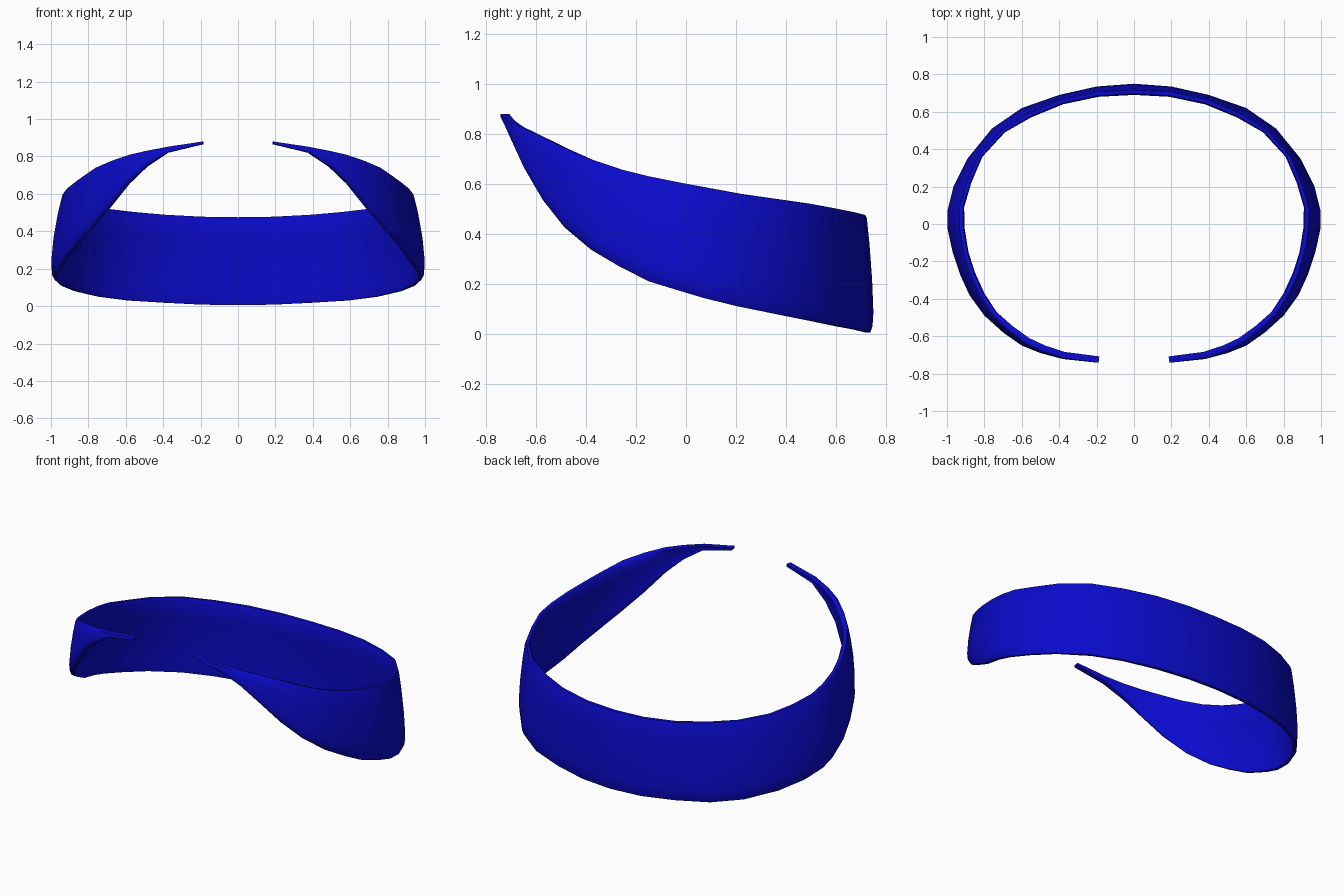
import bpy, bmesh, math
from mathutils import Vector

# Half band path, back centre to front tip: widest x, y, top rim inner x, y, bottom z, top z
STATIONS = [
    (0.00, 0.75, 0.00, 0.69, 0.005, 0.475),
    (0.20, 0.735, 0.19, 0.68, 0.008, 0.478),
    (0.40, 0.69, 0.38, 0.64, 0.018, 0.488),
    (0.60, 0.62, 0.55, 0.57, 0.03, 0.503),
    (0.76, 0.51, 0.69, 0.49, 0.05, 0.52),
    (0.89, 0.35, 0.81, 0.36, 0.08, 0.54),
    (0.965, 0.20, 0.87, 0.22, 0.11, 0.56),
    (0.998, 0.07, 0.908, 0.09, 0.142, 0.584),
    (0.998, -0.02, 0.906, -0.02, 0.17, 0.604),
    (0.97, -0.15, 0.885, -0.15, 0.21, 0.63),
    (0.93, -0.27, 0.85, -0.26, 0.27, 0.658),
    (0.88, -0.38, 0.80, -0.37, 0.335, 0.695),
    (0.80, -0.49, 0.735, -0.47, 0.425, 0.74),
    (0.70, -0.58, 0.65, -0.545, 0.535, 0.778),
    (0.60, -0.65, 0.56, -0.61, 0.655, 0.81),
    (0.50, -0.69, 0.475, -0.65, 0.745, 0.83),
    (0.38, -0.722, 0.37, -0.684, 0.82, 0.852),
    (0.19, -0.742, 0.185, -0.708, 0.865, 0.88),
]


def section(ox, oy, ix, iy, zb, zt):
    """Closed cross-section: thin rounded rims, leaning inward toward the top."""
    outer, inner = Vector((ox, oy)), Vector((ix, iy))
    w = (outer - inner).length
    d = (outer - inner) / w
    t = min(0.034, w)
    lean = w - t
    # (height fraction, outward offset from the rim's inner line)
    pts = [(0.0, lean * 0.85 + t * 0.75), (0.05, lean * 0.95 + t * 0.93), (0.17, lean + t),
           (0.45, lean * 0.8 + t), (0.75, lean * 0.4 + t), (0.97, t), (1.0, t * 0.8),
           (1.0, t * 0.2), (0.97, 0.0), (0.75, lean * 0.4), (0.45, lean * 0.8),
           (0.17, lean), (0.05, lean * 0.93), (0.0, lean * 0.85 + t * 0.2)]
    return [(*(inner + d * o), zb + (zt - zb) * f) for f, o in pts]


# Sweep the sections into half of the band
bm = bmesh.new()
rings = [[bm.verts.new(p) for p in section(*s)] for s in STATIONS]
n = len(rings[0])
for a, b in zip(rings, rings[1:]):
    for i in range(n):
        j = (i + 1) % n
        bm.faces.new((a[i], a[j], b[j], b[i]))
bm.faces.new(rings[-1])  # tip cap
bmesh.ops.recalc_face_normals(bm, faces=bm.faces)
mesh = bpy.data.meshes.new("collar_band")
bm.to_mesh(mesh)
bm.free()

band = bpy.data.objects.new("collar_band", mesh)
bpy.context.collection.objects.link(band)

blue = bpy.data.materials.new("deep_blue")
blue.diffuse_color = (0.003, 0.003, 0.60, 1)
mesh.materials.append(blue)

# Mirror to the other side
mirror = band.modifiers.new("mirror", 'MIRROR')
mirror.use_axis[0] = True
mirror.use_mirror_merge = True
mirror.merge_threshold = 0.001

bpy.context.view_layer.objects.active = band
band.select_set(True)
bpy.ops.object.modifier_apply(modifier="mirror")
bpy.ops.object.shade_smooth_by_angle(angle=math.radians(50))
